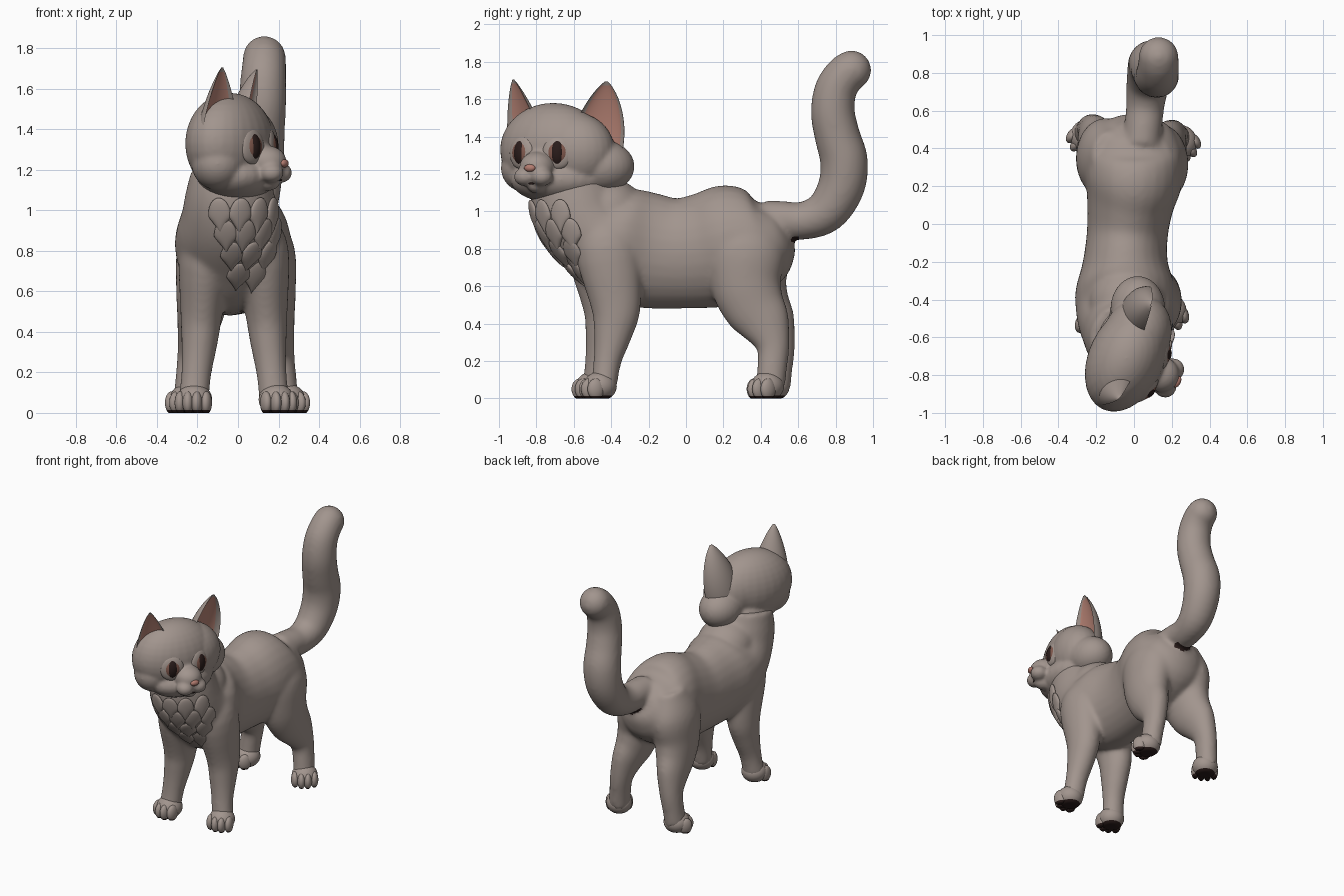
import bpy, bmesh, math
from mathutils import Vector, Matrix
from mathutils.bvhtree import BVHTree

cube = bpy.data.objects.get("Cube")
if cube:
    bpy.data.objects.remove(cube, do_unlink=True)


def material(name, rgb):
    m = bpy.data.materials.new(name)
    m.use_nodes = True
    m.diffuse_color = (*rgb, 1)
    m.node_tree.nodes["Principled BSDF"].inputs["Base Color"].default_value = (*rgb, 1)
    return m


FUR = material("warm grey fur", (0.36, 0.30, 0.27))
PINK = material("ear pink", (0.48, 0.23, 0.18))
NOSE = material("nose pink", (0.45, 0.20, 0.16))
IRIS = material("iris brown", (0.22, 0.10, 0.075))
DARK = material("dark brown", (0.022, 0.011, 0.010))


def make(name, bm, mats, sharp=1.2):
    bmesh.ops.recalc_face_normals(bm, faces=bm.faces)
    mesh = bpy.data.meshes.new(name)
    bm.to_mesh(mesh)
    bm.free()
    for m in mats:
        mesh.materials.append(m)
    mesh.shade_smooth()
    mesh.set_sharp_from_angle(angle=sharp)
    ob = bpy.data.objects.new(name, mesh)
    bpy.context.collection.objects.link(ob)
    return ob


def fuse(name, bm, mats, voxel, smooth):
    """Melt overlapping volumes into one soft skin."""
    ob = make(name, bm, [])
    mod = ob.modifiers.new("merge", "REMESH")
    mod.mode = "VOXEL"
    mod.voxel_size = voxel
    mod = ob.modifiers.new("soften", "SMOOTH")
    mod.factor, mod.iterations = 0.5, smooth
    bpy.context.view_layer.update()
    dg = bpy.context.evaluated_depsgraph_get()
    mesh = bpy.data.meshes.new_from_object(ob.evaluated_get(dg))
    ob.modifiers.clear()
    ob.data = mesh
    mesh.materials.clear()
    for m in mats:
        mesh.materials.append(m)
    mesh.shade_smooth()
    return ob


def surface(ob):
    bm = bmesh.new()
    bm.from_mesh(ob.data)
    tree = BVHTree.FromBMesh(bm)
    bm.free()
    return tree


def blob(bm, loc, radii, rot=Matrix.Identity(4), pointed=False):
    vs = bmesh.ops.create_uvsphere(bm, u_segments=28, v_segments=18, radius=1)["verts"]
    if pointed:
        for v in vs:
            v.co.x *= min(1, 1 + v.co.z)
    bmesh.ops.transform(bm, verts=vs, matrix=Matrix.Translation(loc) @ rot @ Matrix.Diagonal((*radii, 1)))


def facing(n):
    """Rotation whose local -y points along n and z stays upward."""
    y = -Vector(n).normalized()
    z = (Vector((0, 0, 1)) - y * y.z).normalized()
    return Matrix((y.cross(z), y, z)).transposed().to_4x4()


def bridge(bm, rings):
    rings = [[bm.verts.new(p) for p in r] for r in rings]
    n = len(rings[0])
    quads = []
    for a, b in zip(rings, rings[1:]):
        quads.append([bm.faces.new((a[i], a[(i + 1) % n], b[(i + 1) % n], b[i])) for i in range(n)])
    bm.faces.new(rings[0])
    bm.faces.new(rings[-1])
    return quads


def tube(bm, pts, steps=4, n=28):
    """Smooth tube through (x, y, z, side radius, other radius) sections."""
    P = [Vector(p) for p in pts]
    P = [2 * P[0] - P[1]] + P + [2 * P[-1] - P[-2]]
    path = []
    for a, b, c, d in zip(P, P[1:], P[2:], P[3:]):
        for k in range(steps):
            t = k / steps
            path.append(0.5 * (2 * b + (c - a) * t + (2 * a - 5 * b + 4 * c - d) * t ** 2
                               + (3 * b - a - 3 * c + d) * t ** 3))
    path.append(P[-2])
    rings = []
    for i, p in enumerate(path):
        t = (path[min(i + 1, len(path) - 1)] - path[max(i - 1, 0)]).to_3d().normalized()
        u = (Vector((1, 0, 0)) - t * t.x).normalized()
        v = t.cross(u)
        angles = [2 * math.pi * k / n for k in range(n)]
        rings.append([p.to_3d() + u * p[3] * math.cos(q) + v * p[4] * math.sin(q) for q in angles])
    bridge(bm, rings)


# Body: torso and neck, legs and tail
bm = bmesh.new()
tube(bm, [(0, .54, .9, .1, .09), (0, .5, .88, .19, .17), (0, .4, .84, .25, .26), (0, .25, .82, .26, .325),
          (-.02, .1, .79, .23, .31), (-.035, -.05, .775, .215, .295), (-.045, -.2, .79, .225, .31),
          (-.045, -.35, .82, .265, .31), (-.045, -.48, .88, .26, .24), (-.04, -.56, .97, .24, .235),
          (-.04, -.6, 1.08, .22, .235), (-.04, -.62, 1.2, .19, .2)])
blob(bm, (-.04, -.42, 1.0), (.2, .2, .18))
FRONT = [(.09, -.42, .95, .09, .1), (.12, -.42, .8, .13, .17), (.14, -.375, .5, .105, .135),
         (.15, -.39, .35, .09, .105), (.165, -.42, .2, .075, .075), (.18, -.44, .06, .075, .07)]
HIND = [(.1, .33, .98, .1, .13), (.13, .32, .8, .15, .21), (.15, .32, .62, .137, .19), (.165, .36, .5, .118, .17),
        (.185, .42, .4, .095, .14), (.205, .465, .28, .075, .09), (.22, .46, .16, .07, .08), (.23, .45, .06, .07, .08)]
for pts, dx, dy in ((FRONT, -.04, -.045), (HIND, -.02, .03)):
    tube(bm, pts)
    tube(bm, [(dx - x, y + dy, z, a, b) for x, y, z, a, b in pts])
TAIL = [(.04, .42, .96, .1), (.05, .52, .955, .1), (.06, .63, .95, .102), (.075, .75, 1.0, .115),
        (.09, .83, 1.13, .125), (.1, .845, 1.27, .128), (.11, .81, 1.4, .122), (.12, .785, 1.53, .118),
        (.125, .8, 1.65, .113), (.13, .85, 1.73, .108), (.13, .885, 1.755, .105)]
tube(bm, [(*p, p[3]) for p in TAIL])
blob(bm, TAIL[-1][:3], (.106, .106, .106))
body = fuse("body", bm, [FUR, DARK], .013, 16)
for f in body.data.polygons:
    c = f.center
    if .5 < c.y < .6 and .83 < c.z < .89 and abs(c.x - .04) < .07 and f.normal.z < -.2:
        f.material_index = 1

# Paws with toes and dark soles
for name, x, y, yaw in (("left_front_paw", .19, -.46, 15), ("right_front_paw", -.215, -.5, -8),
                        ("left_hind_paw", .245, .435, 35), ("right_hind_paw", -.25, .465, -35)):
    bm = bmesh.new()
    R = Matrix.Rotation(math.radians(yaw), 4, "Z")
    at = Vector((x, y, 0))
    blob(bm, at + Vector((0, 0, .065)), (.088, .09, .078), R)
    for i in (-1.5, -.5, .5, 1.5):
        blob(bm, at + R @ Vector((.043 * i, -.067 + .012 * i * i, .05)), (.028, .046, .057), R)
    for v in bm.verts:
        v.co.z = max(v.co.z, 0)
    for f in bm.faces:
        f.material_index = int(f.calc_center_median().z < .014)
    make(name, bm, [FUR, DARK])

# Chest ruff of pointed tufts
chest = surface(body)
bm = bmesh.new()
for z, xs in ((.97, (-.09, .01, .1, .17)), (.87, (-.06, .03, .12, .18)), (.77, (-.03, .06, .14)), (.67, (.0, .08))):
    for x in xs:
        hit, n, _, _ = chest.ray_cast(Vector((x, -2, z)), Vector((0, 1, 0)))
        if hit:
            blob(bm, hit, (.058, .02, .095), facing(n), pointed=True)
make("chest_ruff", bm, [FUR])

# Head, turned towards its left
YAW = math.radians(65)
HEAD = Matrix.Translation((-.04, -.71, 0)) @ Matrix.Rotation(YAW, 4, "Z")
TURN = Matrix.Rotation(YAW, 4, "Z")
bm = bmesh.new()
for loc, radii in (((0, 0, 1.33), (.3, .2, .25)), ((.12, 0, 1.32), (.23, .18, .21)),
                   ((0, -.2, 1.24), (.095, .1, .08)), ((0, -.2, 1.14), (.055, .07, .045)),
                   ((.05, -.25, 1.185), (.06, .06, .05)), ((-.05, -.25, 1.185), (.06, .06, .05))):
    blob(bm, HEAD @ Vector(loc), radii, TURN)
blob(bm, (.02, -.45, 1.24), (.145, .175, .14))
blob(bm, (-.1, -.85, 1.23), (.13, .14, .13))
blob(bm, (-.01, -.67, 1.17), (.2, .27, .13))
head = fuse("head", bm, [FUR], .01, 9)
face = surface(head)


def on_face(w, z):
    return face.ray_cast(HEAD @ Vector((w, -1, z)), TURN @ Vector((0, 1, 0)))[0]


# Eyes: lens, iris and slit pupil
for side, s in (("left", 1), ("right", -1)):
    a = YAW + s * math.radians(17)
    n = Vector((math.sin(a), -math.cos(a), .05)).normalized()
    at = on_face(s * .11, 1.315) - n * .014
    for part, radii, mat in (("eye", (.083, .03, .088), FUR), ("iris", (.065, .036, .07), IRIS),
                             ("pupil", (.045, .041, .072), DARK)):
        bm = bmesh.new()
        blob(bm, at, radii, facing(n))
        make(side + "_" + part, bm, [mat])

# Nose and mouth
bm = bmesh.new()
blob(bm, on_face(0, 1.232), (.032, .018, .02), TURN)
make("nose", bm, [NOSE])
bm = bmesh.new()
blob(bm, on_face(0, 1.15), (.022, .006, .006), TURN)
make("mouth", bm, [DARK])


# Ears: hollow tapering shells with a pink inside
def ear(name, base, tip, yaw, width, depth, taper):
    bm = bmesh.new()
    yaw = math.radians(yaw)
    across = Vector((math.cos(yaw), math.sin(yaw), 0))
    back = Vector((-math.sin(yaw), math.cos(yaw), 0))
    n, rows = 32, 16
    rings = []
    for j in range(rows + 1):
        s = .985 * j / rows
        k = (1 - s ** taper) ** .8
        ring = []
        for i in range(n):
            t = 2 * math.pi * i / n
            d = math.sin(t) if math.sin(t) > 0 else -.45 * math.sin(t)
            ring.append(Vector(base).lerp(Vector(tip), s) + k * (across * width * math.cos(t) + back * depth * d))
        rings.append(ring)
    for j, row in enumerate(bridge(bm, rings)):
        for i, f in enumerate(row):
            t = 2 * math.pi * (i + .5) / n
            if math.sin(t) < 0 and abs(math.cos(t)) < .86 and j < rows - 1:
                f.material_index = 1
    make(name, bm, [FUR, PINK])


ear("right_ear", (-.085, -.86, 1.37), (-.077, -.925, 1.71), 45, .13, .11, 1.3)
ear("left_ear", (.05, -.48, 1.34), (.095, -.425, 1.7), 80, .145, .125, 2.0)
